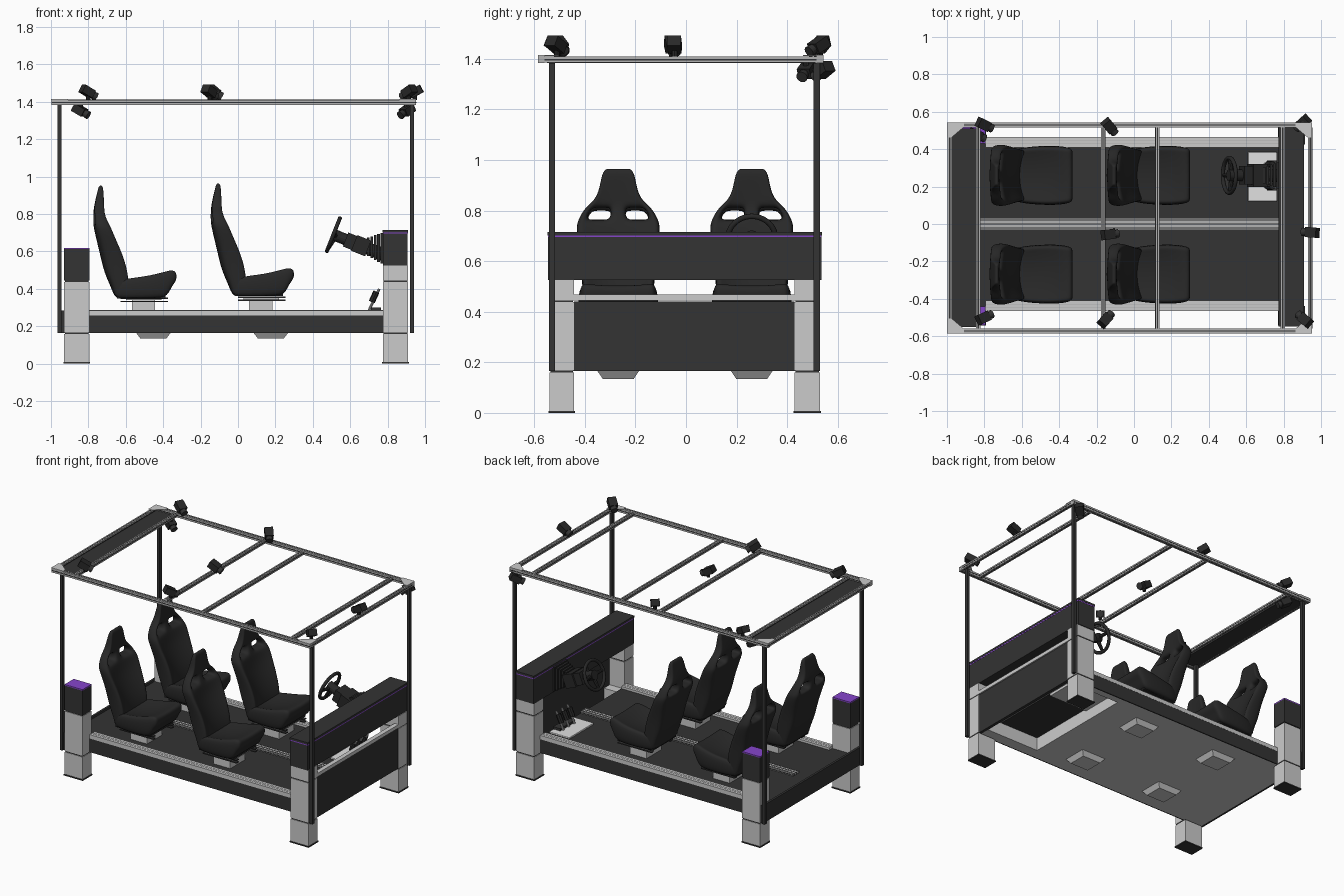
import bpy, bmesh, math
from mathutils import Vector, Matrix

cube = bpy.data.objects.get("Cube")
if cube:
    bpy.data.objects.remove(cube)


def material(name, rgb):
    m = bpy.data.materials.new(name)
    m.use_nodes = True
    m.diffuse_color = (*rgb, 1)
    m.node_tree.nodes["Principled BSDF"].inputs["Base Color"].default_value = (*rgb, 1)
    return m


DARK = material("charcoal panel", (.033, .033, .033))
SEAT = material("seat black", (.021, .021, .021))
LIGHT = material("light grey", (.6, .6, .6))
METAL = material("aluminium", (.45, .45, .45))
PURPLE = material("purple accent", (.24, .06, .6))
WHITE = material("pedal plate white", (.75, .75, .75))


def make(name, bm, mat, smooth=False):
    bmesh.ops.recalc_face_normals(bm, faces=bm.faces)
    me = bpy.data.meshes.new(name)
    bm.to_mesh(me)
    bm.free()
    me.materials.append(mat)
    for p in me.polygons:
        p.use_smooth = smooth
    ob = bpy.data.objects.new(name, me)
    bpy.context.collection.objects.link(ob)
    return ob


def box(name, x, y, z, mat, taper=1):
    # taper scales the bottom face
    bm = bmesh.new()
    bmesh.ops.create_cube(bm, size=1)
    for v in bm.verts:
        k = taper if v.co.z < 0 else 1
        v.co = [(a + b) / 2 + c * (b - a) * s
                for (a, b), c, s in zip((x, y, z), v.co, (k, k, 1))]
    return make(name, bm, mat)


def rod(name, p, q, r0, r1, mat, seg=16):
    p, q = Vector(p), Vector(q)
    bm = bmesh.new()
    bmesh.ops.create_cone(bm, cap_ends=True, segments=seg, radius1=r0, radius2=r1,
                          depth=(q - p).length)
    rot = (q - p).to_track_quat('Z', 'Y').to_matrix().to_4x4()
    bm.transform(Matrix.Translation((p + q) / 2) @ rot)
    return make(name, bm, mat)


def rail(name, lo, hi):
    # slotted extrusion: bar with dark grooves standing a hair proud
    box(name, *zip(lo, hi), METAL)
    axis = max(range(3), key=lambda i: hi[i] - lo[i])
    for thin in (i for i in range(3) if i != axis):
        a, b = list(lo), list(hi)
        mid = (a[thin] + b[thin]) / 2
        a[thin], b[thin] = mid - .003, mid + .003
        other = 3 - axis - thin
        a[other] -= .001
        b[other] += .001
        box(name + "_groove", *zip(a, b), DARK)


# Legs and corner pillars
for side, (y0, y1) in (("right", (-.54, -.442)), ("left", (.43, .53))):
    for end, (x0, x1), top in (("rear", (-.93, -.795), .44), ("front", (.775, .91), .525)):
        n = f"{end}_{side}_leg"
        X, Y = (x0, x1), (y0, y1)
        inX, inY = (x0 + .004, x1 - .004), (y0 + .004, y1 - .004)
        box(n + "_foot", (x0 - .004, x1 + .004), (y0 - .004, y1 + .004), (0, .008), DARK)
        box(n + "_lower", X, Y, (.008, .16), LIGHT)
        box(n + "_seam", inX, inY, (.16, .168), DARK)
        box(n + "_upper", X, Y, (.168, .438), LIGHT)
        box(n + "_upper_seam", inX, inY, (.438, .446), DARK)
        if end == "front":
            box(n + "_top", X, Y, (.446, top), LIGHT)
        else:
            box(n + "_cap", X, Y, (.446, .612), DARK)
            box(n + "_cap_top", X, Y, (.612, .62), PURPLE)

# Front beam, end panels
box("front_beam", (.775, .907), (-.545, .535), (.525, .695), DARK)
box("beam_stripe", (.774, .908), (-.546, .536), (.695, .702), PURPLE)
box("beam_cap", (.773, .909), (-.547, .537), (.702, .716), DARK)
box("front_panel", (.885, .905), (-.442, .43), (.165, .44), DARK)
box("front_panel_rail", (.88, .91), (-.52, .51), (.444, .468), LIGHT)
box("rear_panel", (-.945, -.93), (-.53, .52), (.165, .285), DARK)

# Platform with an opening below the pedals
box("floor", (-.93, .775), (-.455, .455), (.255, .27), DARK)
box("under_body", (-.93, .48), (-.455, .455), (.165, .255), LIGHT)
box("under_body_right", (.48, .885), (-.455, -.38), (.165, .255), LIGHT)
box("under_body_left", (.48, .885), (.41, .455), (.165, .255), LIGHT)
box("pedal_pan", (.48, .775), (.1, .41), (.24, .255), LIGHT)
for s in (-1, 1):
    ys = sorted((s * .455, s * .463))
    box("side_skirt", (-.795, .775), ys, (.165, .258), DARK)
    a, b = sorted((s * .41, s * .464))
    box("side_rail", (-.795, .775), (a, b), (.258, .285), LIGHT)
    for k in (.35, .65):
        m = a + (b - a) * k
        box("side_rail_groove", (-.795, .775), (m - .002, m + .002), (.28, .286), METAL)
for i in (-1, 0, 1):
    rail("centre_rail", (-.83, i * .021 - .01, .268), (.775, i * .021 + .01, .285))

# Roof frame, rear roof panel, posts
Z0, Z1 = 1.384, 1.411
for y in (-.572, .53):
    rail("roof_side_rail", (-.998, y - .013, Z0), (.952, y + .013, Z1))
for x in (-.985, -.833, -.165, .125, .795, .942):
    rail("roof_cross_rail", (x - .011, -.559, Z0 + .002), (x + .011, .517, Z1 - .002))
box("rear_roof_panel", (-.974, -.844), (-.55, .51), (1.383, 1.395), DARK)
for x in (-.955, .93):
    for y in (-.53, .517):
        box("post", (x - .01, x + .01), (y - .012, y + .012), (.165, Z0), DARK)
for x, sx in ((-1, 1), (.953, -1)):
    for y, sy in ((-.585, 1), (.543, -1)):
        bm = bmesh.new()
        outline = [(0, 0), (.09, 0), (.09, .025), (.025, .08), (0, .08)]
        f = bm.faces.new([bm.verts.new((x + sx * a, y + sy * b, Z1)) for a, b in outline])
        up = bmesh.ops.extrude_face_region(bm, geom=[f])
        bmesh.ops.translate(bm, vec=(0, 0, .004),
                            verts=[v for v in up["geom"] if isinstance(v, bmesh.types.BMVert)])
        make("corner_plate", bm, LIGHT)


# Seats: padded shells lofted from rows of (position, half width, front, back, bolster)
def shell(name, rows, upright, holes=()):
    cols = 10
    bm = bmesh.new()
    grid = []
    for pos, hw, front, back, bolster in rows:
        line = []
        for c in range(cols + 1):
            u = c / cols * 2 - 1
            dip = bolster * (1 - u * u)
            pair = (front - dip, back + (bolster * .6 * abs(u) ** 3 if upright else 0))
            line.append([bm.verts.new((d, u * hw, pos) if upright else (pos, u * hw, d))
                         for d in pair])
        grid.append(line)

    def solid(r, c):
        if not (0 <= r < len(rows) - 1 and 0 <= c < cols):
            return False
        return not (r in holes and .2 < abs((c + .5) / cols * 2 - 1) < .8)

    for r in range(len(rows) - 1):
        for c in range(cols):
            if not solid(r, c):
                continue
            ring = [(r, c), (r, c + 1), (r + 1, c + 1), (r + 1, c)]
            for k in (0, 1):
                bm.faces.new([grid[i][j][k] for i, j in ring])
            near = [(r - 1, c), (r, c + 1), (r + 1, c), (r, c - 1)]
            for e in range(4):
                if not solid(*near[e]):
                    (i, j), (m, n) = ring[e], ring[(e + 1) % 4]
                    bm.faces.new([grid[i][j][0], grid[m][n][0], grid[m][n][1], grid[i][j][1]])
    ob = make(name, bm, SEAT, True)
    ob.modifiers.new("Soft", 'SUBSURF').levels = 2
    ob.modifiers["Soft"].render_levels = 2
    return ob


BACK = [(.36, .135, .03, -.03, .01), (.42, .14, .05, -.05, .03), (.5, .142, .05, -.088, .04),
        (.6, .148, .02, -.11, .045), (.68, .16, -.018, -.13, .04), (.74, .167, -.045, -.143, .025),
        (.765, .158, -.06, -.146, .02), (.81, .135, -.08, -.146, .015), (.845, .088, -.085, -.143, .01),
        (.9, .072, -.088, -.132, .005), (.945, .065, -.092, -.12, 0), (.965, .05, -.098, -.115, 0)]
CUSHION = [(-.04, .13, .45, .365, .01), (.03, .15, .475, .362, .03), (.12, .158, .485, .362, .03),
           (.2, .16, .5, .365, .025), (.25, .155, .512, .37, .015), (.275, .15, .515, .43, .01),
           (.3, .14, .505, .455, .005)]
for row, dx, dz in (("front", 0, 0), ("rear", -.628, -.012)):
    for side, y in (("right", -.268), ("left", .26)):
        n = f"{row}_{side}_seat"
        for part in (shell(n + "_back", BACK, True, (6,)), shell(n + "_cushion", CUSHION, False)):
            part.location = (dx, y, dz)
        box(n + "_pedestal", (dx + .06, dx + .185), (y - .08, y + .08), (.27, .345), LIGHT)
        box(n + "_pan", (dx - .02, dx + .24), (y - .125, y + .125), (.362 + dz, .385), SEAT)
        for s in (-.1, .1):
            for z in (.335, .352):
                box(n + "_slider", (dx, dx + .255), (y + s - .012, y + s + .012),
                    (z + dz / 2, z + .007 + dz / 2), DARK)
        box(n + "_slider_bridge", (dx + .03, dx + .22), (y - .1, y + .1), (.34, .353), METAL)
        box(n + "_floor_well", (dx + .083, dx + .268), (y - .082, y + .082), (.135, .165), LIGHT, .75)

# Steering wheel and column
hub = Vector((.51, .26, .69))
axis = Vector((.93, 0, -.37)).normalized()
bpy.ops.mesh.primitive_torus_add(major_radius=.094, minor_radius=.011, major_segments=40,
                                 minor_segments=10, location=hub,
                                 rotation=axis.to_track_quat('Z', 'Y').to_euler())
wheel = bpy.context.object
wheel.name = "steering_wheel"
wheel.data.materials.append(SEAT)
bpy.ops.object.shade_smooth()
down = axis.cross(Vector((0, 1, 0)))
down = down if down.z < 0 else -down
for d in (Vector((0, 1, 0)), Vector((0, -1, 0)), down):
    rod("wheel_spoke", hub + axis * .015, hub + d * .092, .014, .009, SEAT, 8)
rod("wheel_hub", hub - axis * .005, hub + axis * .05, .032, .03, SEAT)
rod("column_shaft", hub + axis * .03, hub + axis * .29, .03, .035, SEAT)
for a, b, w, h in ((.07, .12, .05, .04), (.12, .2, .062, .045)):
    part = box("column_housing", (-w, w), (-h, h), (a, b), SEAT)
    part.location = hub
    part.rotation_euler = (axis.to_track_quat('Z', 'Y')).to_euler()
for i in range(5):
    x = .69 + i * .018
    h = .045 + i * .006
    box("column_bellows", (x, x + .014), (.26 - h, .26 + h), (.62 - h - i * .004, .63 + h), SEAT)

# Pedals
plate = box("pedal_plate", (.61, .765), (.12, .385), (.27, .284), WHITE)
bev = plate.modifiers.new("Rounded", 'BEVEL')
bev.width, bev.segments = .006, 2
for y in (.2, .26, .32):
    rod("pedal_arm", (.7, y, .285), (.755, y, .4), .007, .007, METAL, 8)
    rod("pedal_pad", (.715, y, .33), (.74, y, .385), .017, .017, SEAT, 8)
box("pedal_block", (.71, .765), (.18, .34), (.284, .3), DARK)

# Roof cameras, each aimed inward and down
ABOVE = [(-.8, .53), (-.13, .52), (-.13, -.055), (-.15, -.51), (.945, -.045), (.91, -.51), (-.8, -.5)]
BELOW = [(-.84, .475), (.9, .54)]
for spots, z, foot in ((ABOVE, 1.452, 1.41), (BELOW, 1.352, 1.386)):
    for x, y in spots:
        at = Vector((x, y, z))
        flat = Vector((.3 - x, -y, 0)).normalized()
        aim = (flat + Vector((0, 0, -.55))).normalized()
        body = box("camera_body", (-.027, .027), (-.022, .022), (-.042, .025), SEAT)
        body.location = at
        body.rotation_euler = aim.to_track_quat('Z', 'Y').to_euler()
        rod("camera_lens", at + aim * .02, at + aim * .05, .019, .023, DARK)
        rod("camera_mount", (x, y, foot), at, .012, .012, SEAT, 8)
